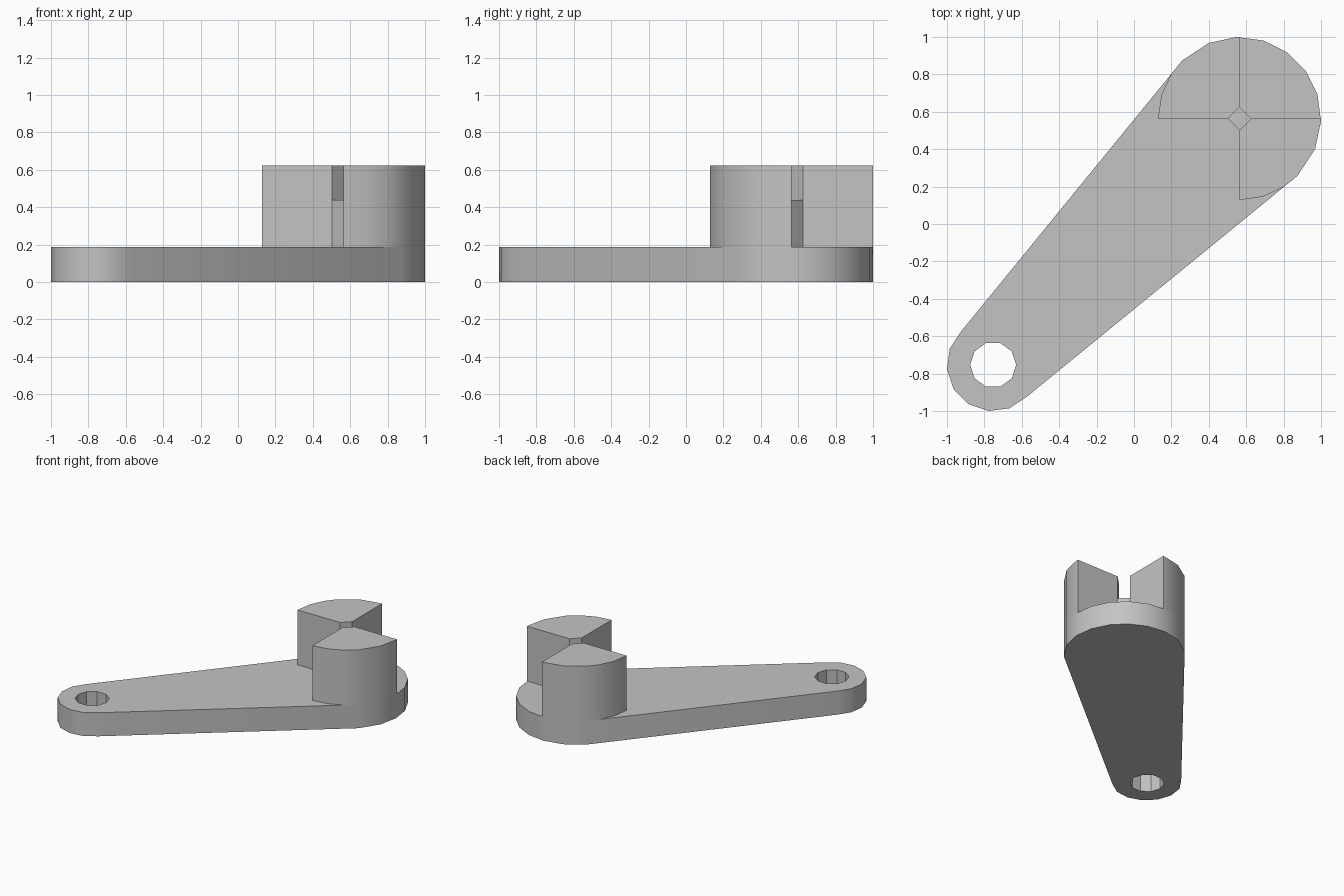
import bpy, bmesh
from math import radians, cos, sin
from mathutils import Vector

cube = bpy.data.objects.get("Cube")
if cube:
    bpy.data.objects.remove(cube, do_unlink=True)

# Main dimensions
HUB, HUB_R = (0.564, 0.564), 0.436
TIP, TIP_R = (-0.753, -0.753), 0.248
HOLE_R, POST_R = 0.123, 0.062
PLATE_TOP, POST_TOP, LOBE_TOP = 0.187, 0.44, 0.622

grey = bpy.data.materials.new("plain grey")
grey.use_nodes = True
grey.diffuse_color = (0.55, 0.55, 0.55, 1)
grey.node_tree.nodes["Principled BSDF"].inputs["Base Color"].default_value = grey.diffuse_color


def arc(centre, radius, angles):
    return [(centre[0] + radius * cos(radians(a)),
             centre[1] + radius * sin(radians(a))) for a in angles]


def prism(name, loops, bottom, top, closed_base):
    """Extrude an outline, with optional inner hole loops, from bottom to top."""
    bm = bmesh.new()
    edges = []
    for loop in loops:
        verts = [bm.verts.new((x, y, bottom)) for x, y in loop]
        edges += [bm.edges.new((v, verts[i - 1])) for i, v in enumerate(verts)]
    bmesh.ops.triangle_fill(bm, edges=edges, use_beauty=True, normal=Vector((0, 0, 1)))
    out = bmesh.ops.extrude_face_region(bm, geom=bm.faces[:], use_keep_orig=True)
    raised = [g for g in out["geom"] if isinstance(g, bmesh.types.BMVert)]
    bmesh.ops.translate(bm, verts=raised, vec=(0, 0, top - bottom))
    bmesh.ops.recalc_face_normals(bm, faces=bm.faces[:])
    if not closed_base:
        base = [f for f in bm.faces if all(v.co.z < bottom + 0.001 for v in f.verts)]
        bmesh.ops.delete(bm, geom=base, context="FACES_ONLY")
    bmesh.ops.dissolve_limit(bm, angle_limit=0.01, verts=bm.verts[:], edges=bm.edges[:])
    mesh = bpy.data.meshes.new(name)
    bm.to_mesh(mesh)
    bm.free()
    mesh.materials.append(grey)
    obj = bpy.data.objects.new(name, mesh)
    bpy.context.collection.objects.link(obj)
    bpy.ops.object.select_all(action="DESELECT")
    obj.select_set(True)
    bpy.context.view_layer.objects.active = obj
    bpy.ops.object.shade_smooth_by_angle(angle=radians(30))
    return obj


# Tapered arm plate with a round pivot hole
hub_angles = [-57, -44.5, -22, -2, 17, 36, 54, 73, 92, 112, 134.5, 147]
tip_angles = [133.5 + 26.14 * i for i in range(8)]
outline = arc(HUB, HUB_R, hub_angles) + arc(TIP, TIP_R, tip_angles)
hole = arc(TIP, HOLE_R, range(0, 360, 36))
prism("arm_plate", [outline, hole], 0, PLATE_TOP, True)

# Two opposite quarter-round drive lobes with chamfered inner corners
lobe_angles = [-90, -73, -57, -44.5, -22, -2, 0]
for name, angles in (("front_left_lobe", lobe_angles),
                     ("back_right_lobe", [90 - a for a in lobe_angles])):
    ends = [angles[-1], angles[0]]
    shape = arc(HUB, HUB_R, angles) + arc(HUB, POST_R, ends)
    prism(name, [shape], PLATE_TOP, LOBE_TOP, False)

# Square centre post between the lobes
prism("centre_post", [arc(HUB, POST_R, range(0, 360, 90))], PLATE_TOP, POST_TOP, False)
